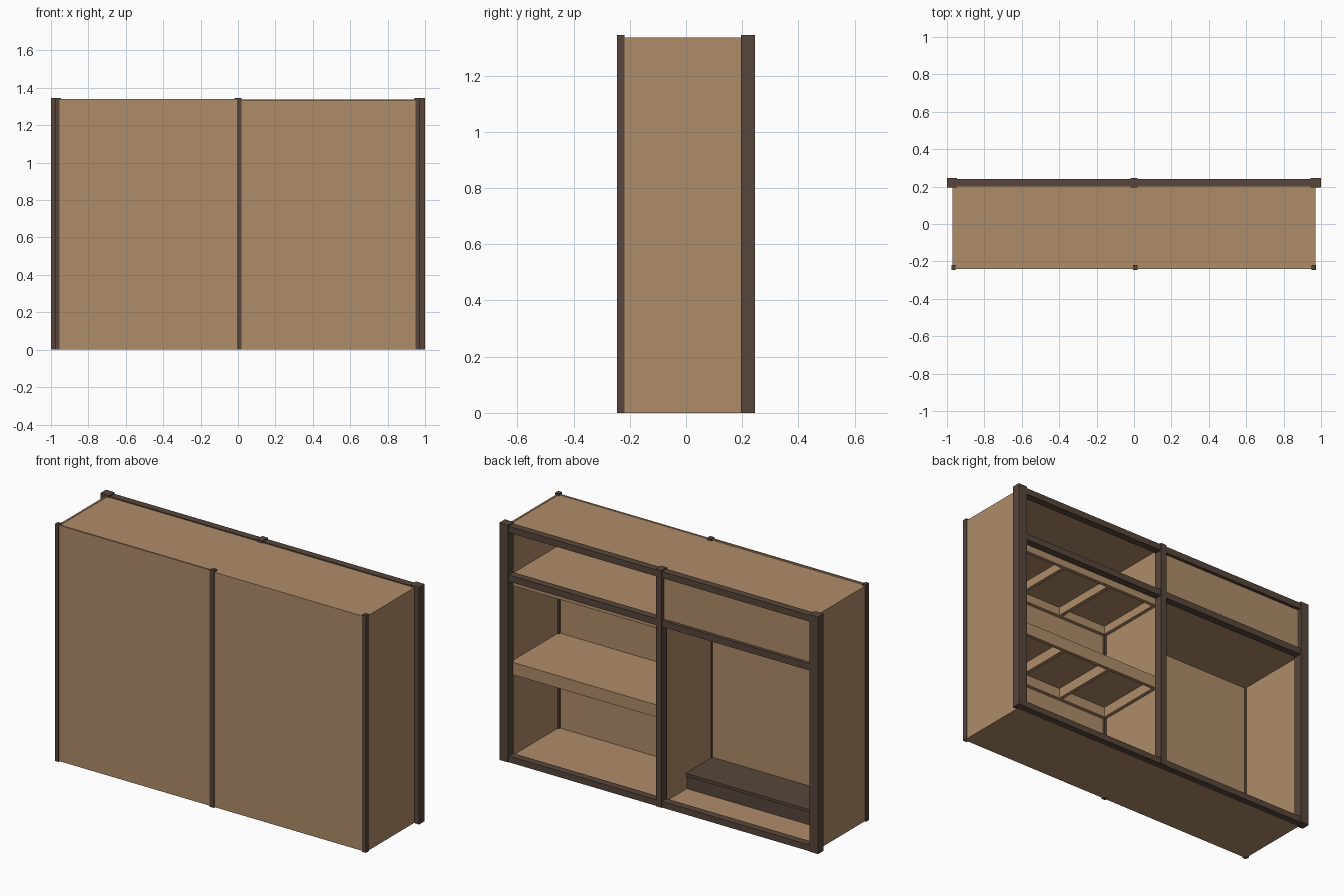
import bpy

if "Cube" in bpy.data.objects:
    bpy.data.objects.remove(bpy.data.objects["Cube"])


def material(name, rgb):
    m = bpy.data.materials.new(name)
    m.diffuse_color = (*rgb, 1)
    m.use_nodes = True
    m.node_tree.nodes["Principled BSDF"].inputs["Base Color"].default_value = m.diffuse_color
    return m


TAN = material("tan_wood", (0.43, 0.265, 0.142))
DARK = material("dark_brown_wood", (0.095, 0.061, 0.044))


def box(name, x, y, z, mat):
    """Axis-aligned box from (min, max) ranges."""
    bpy.ops.mesh.primitive_cube_add(size=1, location=[(a + b) / 2 for a, b in (x, y, z)])
    o = bpy.context.object
    o.name = name
    o.scale = [b - a for a, b in (x, y, z)]
    bpy.ops.object.transform_apply(location=False, rotation=False, scale=True)
    o.data.materials.append(mat)
    return o


# Carcass panels
box("floor_panel", (-0.965, 0.968), (-0.235, 0.2), (0.0, 0.012), TAN)
box("top_panel", (-0.965, 0.968), (-0.232, 0.2), (1.322, 1.333), TAN)
box("back_panel_left", (-0.965, 0.005), (-0.24, -0.23), (0.005, 1.34), TAN)
box("back_panel_right", (0.005, 0.965), (-0.24, -0.23), (0.005, 1.335), TAN)
box("side_panel_left", (-0.97, -0.96), (-0.232, 0.2), (0.002, 1.335), TAN)
box("side_panel_right", (0.96, 0.97), (-0.232, 0.2), (0.002, 1.335), TAN)
box("centre_divider", (-0.005, 0.008), (-0.232, 0.2), (0.01, 1.325), TAN)

# Corner and centre posts
for name, x in (("left", (-0.977, -0.955)), ("centre", (-0.006, 0.02)), ("right", (0.95, 0.974))):
    box("back_post_" + name, x, (-0.245, -0.218), (0, 1.345), DARK)
for name, x in (("left", (-1, -0.945)), ("centre", (-0.018, 0.018)), ("right", (0.945, 1))):
    box("opening_post_" + name, x, (0.195, 0.245), (0, 1.345), DARK)

# Rails across the opening
for side, x in (("left", (-0.95, -0.015)), ("right", (0.015, 0.95))):
    for name, z in (("bottom", (0, 0.035)), ("middle", (1.025, 1.062)), ("top", (1.302, 1.338))):
        box(f"{name}_rail_{side}", x, (0.2, 0.241), z, DARK)


# Hollow-bottomed shelves with ribs underneath
def ribbed_shelf(name, bottom, top):
    x0, x1, y0, y1 = 0.008, 0.96, -0.23, 0.2
    box(name + "_board", (x0, x1), (y0, y1), (top - 0.012, top), TAN)
    z = (bottom, top - 0.011)
    box(name + "_edge", (x0, x1), (y1 - 0.02, y1), z, TAN)
    box(name + "_rear_edge", (x0, x1), (y0, y0 + 0.02), z, TAN)
    for i in range(4):
        c = x0 + 0.01 + i * (x1 - x0 - 0.02) / 3
        box(f"{name}_rib_{i + 1}", (c - 0.01, c + 0.01), (y0 + 0.02, y1 - 0.02), z, TAN)


ribbed_shelf("middle_shelf", 0.48, 0.55)
ribbed_shelf("upper_shelf", 0.985, 1.045)

# Closed upper compartment on the other side
box("upper_left_shelf", (-0.96, -0.005), (-0.23, 0.2), (1.03, 1.045), TAN)
box("upper_left_door", (-0.95, -0.015), (0.205, 0.222), (1.06, 1.304), TAN)

# Low step inside the tall compartment
box("step_base", (-0.96, -0.005), (-0.23, 0.0), (0.012, 0.085), DARK)
box("step_top", (-0.96, -0.005), (-0.23, 0.008), (0.085, 0.102), DARK)
